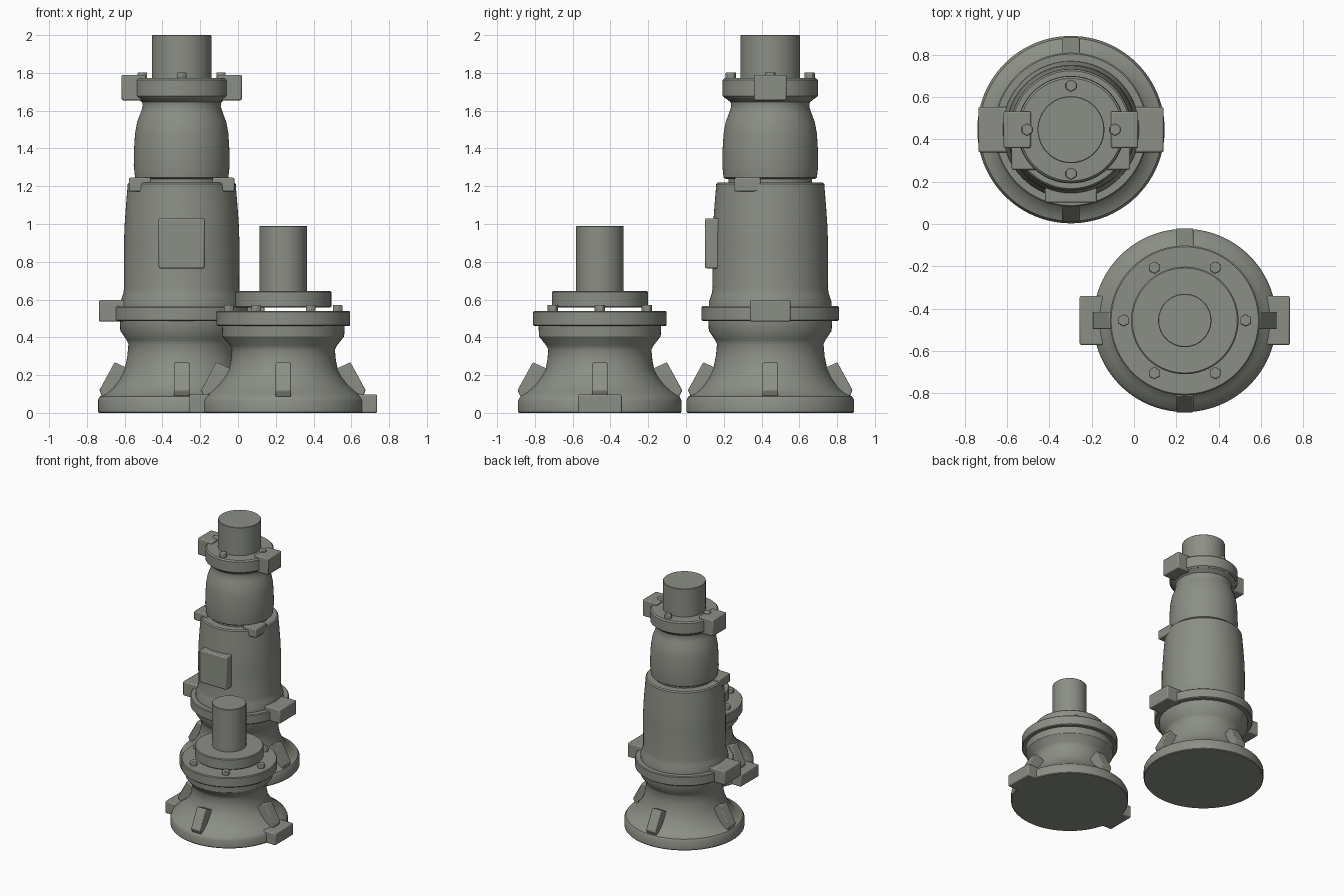
import bpy, bmesh, math
from mathutils import Vector

if "Cube" in bpy.data.objects:
    bpy.data.objects.remove(bpy.data.objects["Cube"])

metal = bpy.data.materials.new("grey_green_metal")
metal.diffuse_color = (0.26, 0.275, 0.235, 1)
metal.use_nodes = True
metal.node_tree.nodes["Principled BSDF"].inputs["Base Color"].default_value = metal.diffuse_color

TOWER = Vector((-0.298, 0.446, 0))
SMALL = Vector((0.24, -0.456, 0))


def finish(name, bm, centre, bevel=0.0):
    bmesh.ops.recalc_face_normals(bm, faces=bm.faces)
    me = bpy.data.meshes.new(name)
    bm.to_mesh(me)
    bm.free()
    me.materials.append(metal)
    ob = bpy.data.objects.new(name, me)
    ob.location = centre
    bpy.context.collection.objects.link(ob)
    if bevel:
        m = ob.modifiers.new("bevel", "BEVEL")
        m.width, m.segments, m.limit_method = bevel, 2, "ANGLE"
    bpy.ops.object.select_all(action="DESELECT")
    ob.select_set(True)
    bpy.context.view_layer.objects.active = ob
    bpy.ops.object.shade_smooth_by_angle(angle=math.radians(32))
    return ob


def lathe(name, centre, profile, n=96):
    """Closed solid of revolution from (radius, height) points."""
    bm = bmesh.new()
    rings = [[bm.verts.new((r * math.cos(2 * math.pi * i / n), r * math.sin(2 * math.pi * i / n), z))
              for i in range(n)] for r, z in profile]
    for a, b in zip(rings, rings[1:]):
        for i in range(n):
            j = (i + 1) % n
            bm.faces.new((a[i], a[j], b[j], b[i]))
    bm.faces.new(rings[0])
    bm.faces.new(rings[-1])
    return finish(name, bm, centre)


def disc(name, centre, r, z0, z1, b=0.006):
    return lathe(name, centre, [(r - b, z0), (r, z0 + b), (r, z1 - b), (r - b, z1)])


def box(name, centre, x, y, z, bevel=0.008):
    bm = bmesh.new()
    bmesh.ops.create_cube(bm, size=1)
    for v in bm.verts:
        v.co = [(lo + hi) / 2 + c * (hi - lo) for c, (lo, hi) in zip(v.co, (x, y, z))]
    return finish(name, bm, centre, bevel)


def box_pair(name, centre, x, y, z):
    box("right_" + name, centre, x, y, z)
    box("left_" + name, centre, (-x[1], -x[0]), y, z)


def ribs(name, centre, half):
    """Four slanted ribs around the foot."""
    pts = [(0.355, 0.268), (0.436, 0.12), (0.42, 0.085), (0.30, 0.085), (0.26, 0.225)]
    for k in range(4):
        a = k * math.pi / 2
        u, w = Vector((math.cos(a), math.sin(a), 0)), Vector((-math.sin(a), math.cos(a), 0))
        bm = bmesh.new()
        s = [[bm.verts.new(u * r + w * d + Vector((0, 0, z))) for r, z in pts] for d in (-half, half)]
        bm.faces.new(s[0])
        bm.faces.new(s[1])
        for i in range(5):
            j = (i + 1) % 5
            bm.faces.new((s[0][i], s[0][j], s[1][j], s[1][i]))
        finish(f"{name}_{k + 1}", bm, centre, 0.006)


def bolts(name, centre, count, radius, z0, z1):
    """Ring of hexagonal bolt heads."""
    for k in range(count):
        a = 2 * math.pi * k / count
        bm = bmesh.new()
        bmesh.ops.create_cone(bm, cap_ends=True, segments=6, radius1=0.029, radius2=0.029, depth=z1 - z0)
        off = Vector((radius * math.cos(a), radius * math.sin(a), (z0 + z1) / 2))
        finish(f"{name}_{k + 1}", bm, centre + off, 0.005)


# Tall tower: foot, ring, main body, neck, upper body, flange, shaft
lathe("tower_foot", TOWER, [
    (0.438, 0), (0.443, 0.006), (0.443, 0.07), (0.432, 0.088), (0.40, 0.10), (0.36, 0.135),
    (0.325, 0.185), (0.30, 0.24), (0.288, 0.30), (0.282, 0.365), (0.292, 0.385),
    (0.325, 0.435), (0.328, 0.49)])
disc("tower_ring", TOWER, 0.364, 0.487, 0.565)
lathe("tower_body", TOWER, [
    (0.324, 0.56), (0.324, 0.59), (0.31, 0.63), (0.305, 0.66), (0.306, 0.90), (0.302, 1.0),
    (0.295, 1.1), (0.289, 1.17), (0.286, 1.212), (0.278, 1.221)])
lathe("tower_neck", TOWER, [(0.222, 1.20), (0.222, 1.26)])
lathe("upper_body", TOWER, [
    (0.235, 1.238), (0.247, 1.246), (0.254, 1.31), (0.252, 1.40), (0.247, 1.48), (0.236, 1.54),
    (0.217, 1.59), (0.206, 1.625), (0.21, 1.645), (0.24, 1.668)])
disc("top_flange", TOWER, 0.252, 1.668, 1.772, 0.01)
disc("top_shaft", TOWER, 0.158, 1.76, 2.0, 0.003)

# Tower blocks, panel, ribs and bolts
box_pair("flange_block", TOWER, (0.19, 0.318), (-0.087, 0.087), (1.655, 1.79))
box_pair("shoulder_block", TOWER, (0.163, 0.28), (-0.19, -0.05), (1.172, 1.245))
box_pair("ring_block", TOWER, (0.29, 0.438), (-0.107, 0.107), (0.483, 0.597))
box("front_panel", TOWER, (-0.122, 0.122), (-0.345, -0.25), (0.765, 1.03))
ribs("tower_rib", TOWER, 0.042)
bolts("tower_bolt", TOWER, 4, 0.208, 1.765, 1.803)

# Short unit: foot, ring, floating cap and shaft
lathe("short_foot", SMALL, [
    (0.428, 0), (0.433, 0.006), (0.433, 0.065), (0.422, 0.085), (0.385, 0.11), (0.345, 0.145),
    (0.31, 0.19), (0.288, 0.23), (0.278, 0.28), (0.273, 0.335), (0.283, 0.355),
    (0.322, 0.405), (0.325, 0.465)])
disc("short_ring", SMALL, 0.354, 0.46, 0.54)
disc("short_cap", SMALL, 0.254, 0.557, 0.645)
disc("short_shaft", SMALL, 0.126, 0.635, 0.99, 0.003)

# Short unit foot plates, ribs and bolts
box_pair("foot_plate", SMALL, (0.36, 0.497), (-0.116, 0.116), (0, 0.098))
ribs("short_rib", SMALL, 0.041)
bolts("short_bolt", SMALL, 6, 0.288, 0.535, 0.572)
